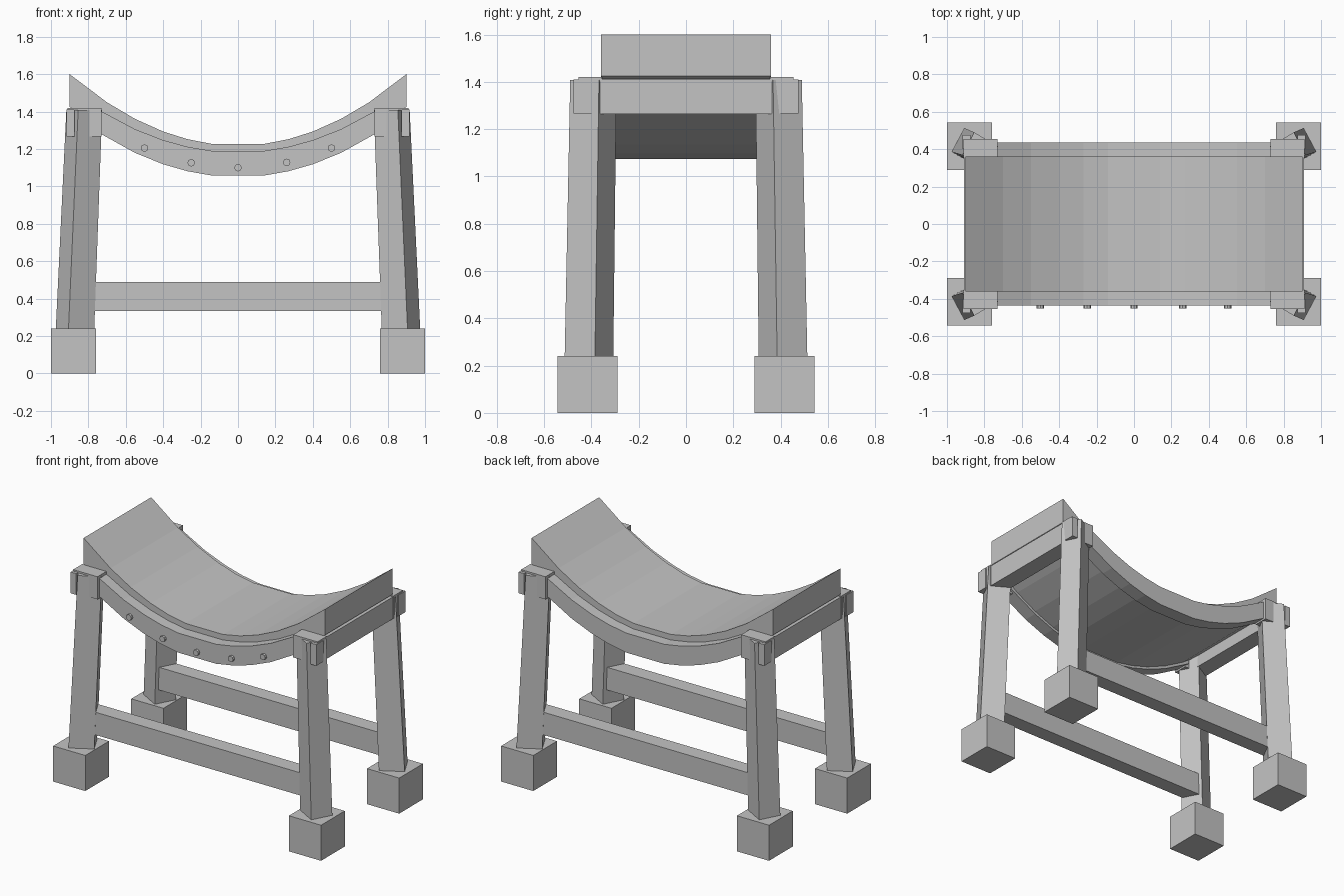
import bpy, bmesh
from mathutils import Vector

cube = bpy.data.objects.get("Cube")
if cube:
    bpy.data.objects.remove(cube)

grey = bpy.data.materials.new("plain_grey")
grey.use_nodes = True
colour = (0.55, 0.55, 0.55, 1)
grey.diffuse_color = colour
grey.node_tree.nodes["Principled BSDF"].inputs["Base Color"].default_value = colour


def loft(name, start, end):
    """Closed solid between two matching outlines."""
    bm = bmesh.new()
    a = [bm.verts.new(p) for p in start]
    b = [bm.verts.new(p) for p in end]
    n = len(a)
    bm.faces.new(a)
    bm.faces.new(b[::-1])
    for i in range(n):
        j = (i + 1) % n
        bm.faces.new((a[j], a[i], b[i], b[j]))
    bmesh.ops.recalc_face_normals(bm, faces=bm.faces)
    mesh = bpy.data.meshes.new(name)
    bm.to_mesh(mesh)
    bm.free()
    mesh.materials.append(grey)
    obj = bpy.data.objects.new(name, mesh)
    bpy.context.collection.objects.link(obj)
    return obj


def box(name, xs, ys, zs):
    outline = [(xs[i], ys[j]) for i, j in ((0, 0), (1, 0), (1, 1), (0, 1))]
    return loft(name, [(x, y, zs[0]) for x, y in outline],
                [(x, y, zs[1]) for x, y in outline])


def sagging_strip(name, half_xs, top, bottom, ys):
    """Slab whose top and bottom follow z = base + rise * (x / end)^2."""
    xs = [-x for x in reversed(half_xs)] + half_xs
    end = half_xs[-1]
    outline = [(x, top[0] + top[1] * (x / end) ** 2) for x in xs]
    outline += [(x, bottom[0] + bottom[1] * (x / end) ** 2) for x in reversed(xs)]
    return loft(name, [(x, ys[0], z) for x, z in outline],
                [(x, ys[1], z) for x, z in outline])


# Turned square legs with block feet and corner blocks
leg_square = [(0.103, -0.025), (0.035, 0.103), (-0.103, 0.025), (-0.035, -0.103)]
for sx, side in ((1, "left"), (-1, "right")):
    for sy, place in ((-1, "front"), (1, "back")):
        tag = place + "_" + side

        def span(lo, hi, s):
            return sorted((lo * s, hi * s))

        box("foot_" + tag, span(0.76, 1.0, sx), span(0.29, 0.543, sy), (0, 0.24))
        loft("leg_" + tag,
             [(sx * (0.873 + x), sy * (0.411 + y), 0.2) for x, y in leg_square],
             [(sx * (0.822 + x * 0.93), sy * (0.392 + y * 0.95), 1.408) for x, y in leg_square])
        box("corner_block_" + tag, span(0.73, 0.912, sx), span(0.355, 0.455, sy), (1.267, 1.42))
        box("tenon_" + tag, span(0.875, 0.917, sx), span(0.4, 0.475, sy), (1.267, 1.41))

    # Cross bar under each raised end of the seat
    box("cross_bar_" + side, span(0.79, 0.908, sx), (-0.38, 0.38), (1.265, 1.413))

# Curved side rails and low stretchers
for sy, place in ((-1, "front"), (1, "back")):
    sagging_strip("side_rail_" + place, [0.14, 0.27, 0.4, 0.55, 0.75],
                  (1.182, 0.23), (1.05, 0.24), sorted((sy * 0.34, sy * 0.435)))
    box("stretcher_" + place, (-0.852, 0.852), sorted((sy * 0.325, sy * 0.43)), (0.335, 0.488))

# Sagging seat
sagging_strip("seat", [0.14, 0.27, 0.4, 0.55, 0.7, 0.9],
              (1.218, 0.382), (1.065, 0.36), (-0.36, 0.36))

# Pegs on the front rail
for x in (-0.5, -0.25, 0, 0.26, 0.5):
    z = 1.1 + 0.42 * x * x
    bpy.ops.mesh.primitive_cylinder_add(vertices=8, radius=0.02, depth=0.05,
                                        location=Vector((x, -0.427, z)),
                                        rotation=(1.5708, 0, 0))
    peg = bpy.context.object
    peg.name = "rail_peg"
    peg.data.materials.append(grey)
